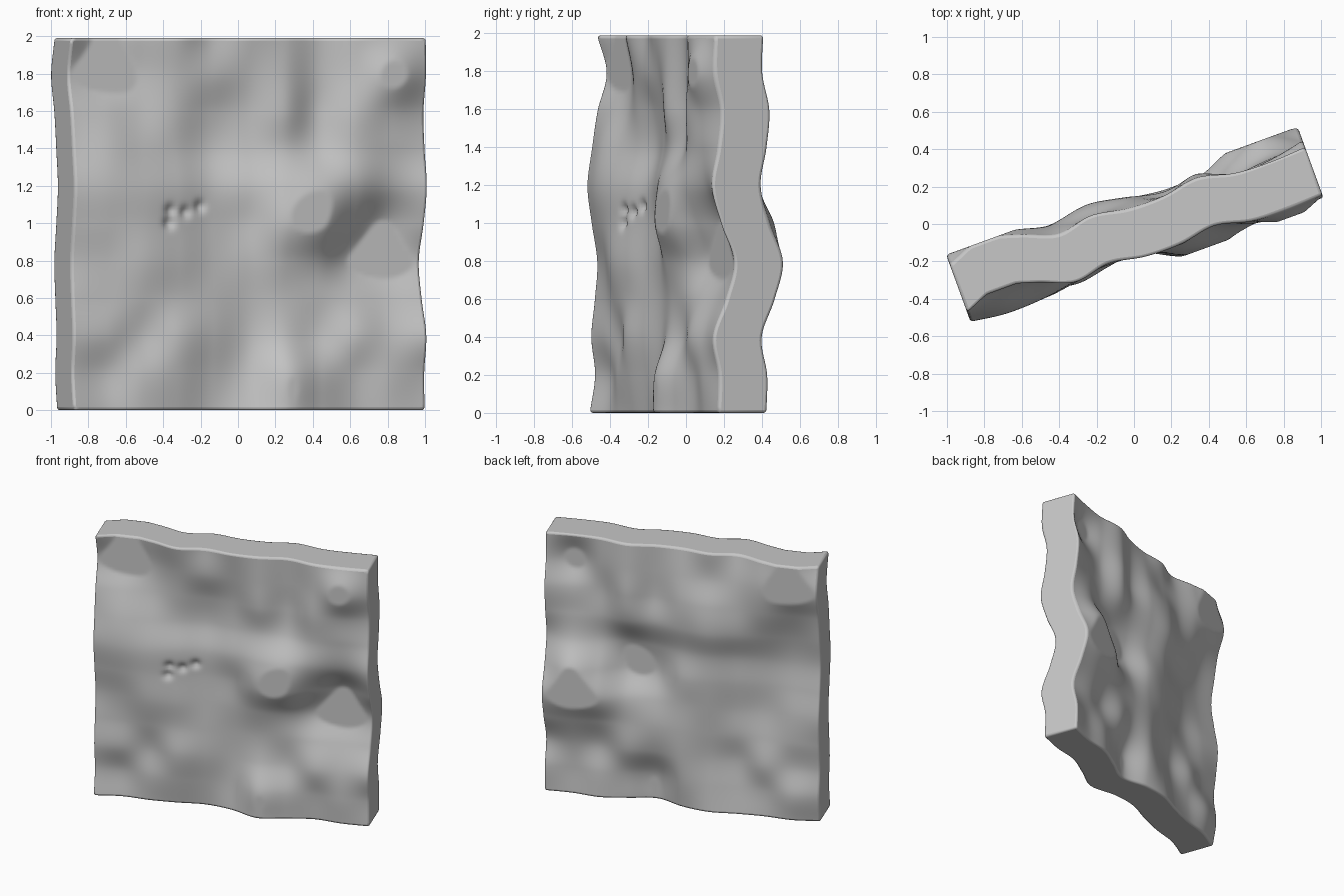
import bpy, bmesh, math
from mathutils import Matrix

if "Cube" in bpy.data.objects:
    bpy.data.objects.remove(bpy.data.objects["Cube"])

# Sideways offset of the slab, rows from top to bottom, columns left to right (hundredths)
WAVES = [
    (-.5, 6.5, 2, -5, -1.5, -5, -5, -2, -6.5, -7, -6.3),
    (5, 8, 5, -1, -2, -2, -5, -1, -7, -13, -6.6),
    (0, 1, 3, 1, 3, 1, -5, 0, -8, -7, -2.7),
    (-3, -5, -2, 1, 4.5, 1, -3, -2, -7, -6, -4.5),
    (-5.5, -8, -7, -4, 0, -3, -9, -11, -8, -4, -8),
    (-3, -6, -7, -4, 0, -1, -11, -12, -1, 6, -3),
    (0, -3, -7, -5, -1, -1, -5, -3, 5.5, 8, 4.5),
    (-1.5, -2, -4, -4, -2, 0, -2, -2, -1, 1, 0),
    (-3.5, -3, -1, -6, -3, 0, -4, -2, -6.5, -5, -7.3),
    (-1.5, 1, -3, -4, -1, -1, -11, -7, -4, -6, -4),
    (-4.5, -1, -2, -1, 1, -3, -11.5, -7, -3, -5, -4.5),
]
# Small dents on the front: position across, height
DENTS = [(-.45, 1.07), (-.46, 1.0), (-.36, 1.06), (-.27, 1.09)]
N = 120
HALF_W, HALF_T, HEIGHT = 1.0, .137, 1.99


def spline(p, t):
    """Smooth curve through evenly spaced values."""
    i = min(int(t), len(p) - 2)
    f = t - i
    b, c = p[i], p[i + 1]
    a = p[i - 1] if i else 2 * b - c
    d = p[i + 2] if i + 2 < len(p) else 2 * c - b
    return b + .5 * f * (c - a + f * (2*a - 5*b + 4*c - d + f * (3*(b - c) + d - a)))


def dent(u, z):
    return sum(.025 * math.exp(-((u - a)**2 + (z - h)**2) / .0009) for a, h in DENTS)


# Wavy slab: two matching rippled faces joined by a rim
bm = bmesh.new()
front, back = [], []
for j in range(N + 1):
    s = j / N
    z = HEIGHT * s
    row = [spline([r[k] for r in WAVES], 10 * (1 - s)) for k in range(11)]
    f, b = [], []
    for i in range(N + 1):
        u = HALF_W * (2 * i / N - 1)
        d = max(-.115, min(.052, spline(row, 10 * i / N) / 100))
        f.append(bm.verts.new((u, d - HALF_T + dent(u, z), z)))
        b.append(bm.verts.new((u, d + HALF_T, z)))
    front.append(f)
    back.append(b)
for j in range(N):
    for i in range(N):
        for g, order in ((front, 1), (back, -1)):
            quad = [g[j][i], g[j][i + 1], g[j + 1][i + 1], g[j + 1][i]]
            bm.faces.new(quad[::order])
for k in range(N):
    for a, b in (((0, k), (0, k + 1)), ((N, k), (N, k + 1)),
                 ((k, 0), (k + 1, 0)), ((k, N), (k + 1, N))):
        bm.faces.new((front[a[0]][a[1]], front[b[0]][b[1]],
                      back[b[0]][b[1]], back[a[0]][a[1]]))
bmesh.ops.recalc_face_normals(bm, faces=bm.faces)
# Turn the slab about the vertical axis
bm.transform(Matrix.Rotation(math.radians(20), 4, 'Z'))
mesh = bpy.data.meshes.new("wavy_slab")
bm.to_mesh(mesh)
bm.free()
slab = bpy.data.objects.new("wavy_slab", mesh)
bpy.context.collection.objects.link(slab)

# Softened rim
bevel = slab.modifiers.new("soft_rim", 'BEVEL')
bevel.width = .016
bevel.segments = 3
bevel.limit_method = 'ANGLE'
bevel.angle_limit = math.radians(50)

# Plain grey stone
grey = bpy.data.materials.new("grey")
grey.diffuse_color = (.57, .57, .57, 1)
grey.use_nodes = True
grey.node_tree.nodes["Principled BSDF"].inputs["Base Color"].default_value = grey.diffuse_color
mesh.materials.append(grey)

bpy.context.view_layer.objects.active = slab
slab.select_set(True)
bpy.ops.object.shade_smooth_by_angle(angle=math.radians(40))
